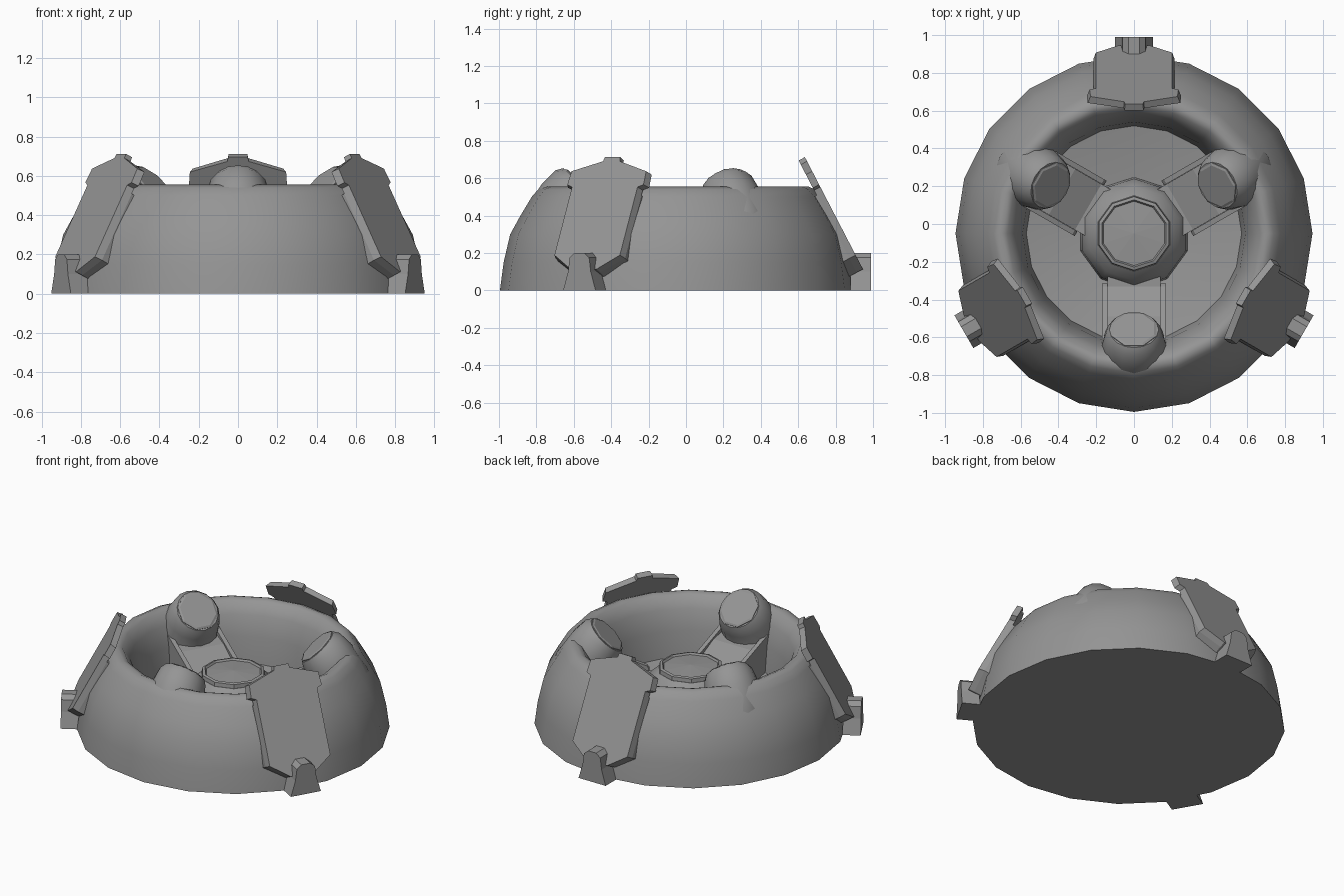
import bpy, bmesh, math
from mathutils import Vector, Matrix

cube = bpy.data.objects.get("Cube")
if cube:
    bpy.data.objects.remove(cube, do_unlink=True)

grey = bpy.data.materials.new("plain_grey")
grey.use_nodes = True
grey.diffuse_color = (0.3, 0.3, 0.3, 1)
grey.node_tree.nodes["Principled BSDF"].inputs["Base Color"].default_value = (0.3, 0.3, 0.3, 1)

CENTRE = Matrix.Translation((0, -0.05, 0))


def finish(name, bm, angle=0, smooth=None):
    """Turn a bmesh into an object; local x is the outward direction."""
    bmesh.ops.remove_doubles(bm, verts=bm.verts, dist=0.0001)
    bmesh.ops.recalc_face_normals(bm, faces=bm.faces)
    mesh = bpy.data.meshes.new(name)
    bm.to_mesh(mesh)
    bm.free()
    mesh.materials.append(grey)
    ob = bpy.data.objects.new(name, mesh)
    bpy.context.collection.objects.link(ob)
    ob.matrix_world = CENTRE @ Matrix.Rotation(math.radians(angle), 4, 'Z')
    if smooth:
        bpy.ops.object.select_all(action='DESELECT')
        ob.select_set(True)
        bpy.context.view_layer.objects.active = ob
        bpy.ops.object.shade_smooth_by_angle(angle=math.radians(smooth))


def loft(name, sections, sides, angle=0, smooth=None, phase=0):
    """Join circles given as (outward position, height, radius, inward lean)."""
    bm = bmesh.new()
    rings = []
    for x, z, r, lean in sections:
        place = Matrix.Translation((x, 0, z)) @ Matrix.Rotation(-math.radians(lean), 4, 'Y')
        turns = [math.tau * (i + phase) / sides for i in range(sides)]
        rings.append([bm.verts.new(place @ Vector((r * math.cos(t), r * math.sin(t), 0)))
                      for t in turns])
    for a, b in zip(rings, rings[1:]):
        for i in range(sides):
            j = (i + 1) % sides
            bm.faces.new((a[i], a[j], b[j], b[i]))
    bm.faces.new(rings[0])
    bm.faces.new(rings[-1])
    finish(name, bm, angle, smooth)


def lathe(name, profile, sides, angle=0, smooth=None, phase=0):
    """Revolve (radius, height) points about the vertical axis."""
    loft(name, [(0, z, r, 0) for r, z in profile], sides, angle, smooth, phase)


def prism(name, outline, origin, u, v, depth, angle, taper=1):
    """Extrude a flat outline, drawn on axes u and v, and narrow the far end."""
    bm = bmesh.new()
    o, u, v = Vector(origin), Vector(u), Vector(v)
    face = bm.faces.new([bm.verts.new(o + u * a + v * b) for a, b in outline])
    extruded = bmesh.ops.extrude_face_region(bm, geom=[face])["geom"]
    far = [g for g in extruded if isinstance(g, bmesh.types.BMVert)]
    bmesh.ops.translate(bm, vec=Vector(depth), verts=far)
    for vert in far:
        vert.co.y *= taper
    finish(name, bm, angle)


def mirrored(half):
    return half + [(-a, b) for a, b in reversed(half)]


# Ring body with closed base and shallow bowl floor
lathe("ring_body", [(0.945, 0), (0.925, 0.15), (0.89, 0.3), (0.835, 0.4), (0.775, 0.5),
                    (0.74, 0.54), (0.705, 0.555), (0.67, 0.54), (0.625, 0.47),
                    (0.59, 0.34), (0.57, 0.17), (0.2, 0.1)],
      20, angle=90, smooth=50)

# Central hub with raised rim and low cone
lathe("hub", [(0.3, 0.08), (0.29, 0.24), (0.25, 0.31), (0.2, 0.355)], 10, smooth=40, phase=0.5)
lathe("hub_cap", [(0.2, 0.34), (0.195, 0.38), (0.178, 0.385), (0.17, 0.373), (0.001, 0.385)],
      10, phase=0.5)

# Spokes, rails and bosses that flow into the ring
spoke = [(0.2, 0.1), (0.2, 0.27), (0.28, 0.27), (0.44, 0.35), (0.7, 0.4), (0.7, 0.1)]
rail = [(0.265, 0.1), (0.265, 0.28), (0.28, 0.3), (0.6, 0.42), (0.6, 0.1)]
boss = [(0.51, 0.565, 0.13, 43), (0.535, 0.545, 0.15, 40), (0.575, 0.49, 0.165, 30),
        (0.645, 0.38, 0.18, 15), (0.66, 0.2, 0.18, 0)]
cap = [(0.515, 0.56, 0.128, 43), (0.507, 0.568, 0.128, 43), (0.503, 0.572, 0.115, 43)]
for n, angle in enumerate((30, 150, 270), 1):
    prism(f"spoke_{n}", spoke, (0, -0.14, 0), (1, 0, 0), (0, 0, 1), (0, 0.28, 0), angle)
    for side, y in (("left", 0.155), ("right", -0.155)):
        prism(f"rail_{side}_{n}", rail, (0, y - 0.014, 0), (1, 0, 0), (0, 0, 1),
              (0, 0.028, 0), angle)
    loft(f"boss_{n}", boss, 16, angle, smooth=50)
    loft(f"boss_cap_{n}", cap, 8, angle, phase=0.5)

# Leaning armour plates, their thicker backing and their feet
down = Vector((0.46, 0, -0.888))
out = Vector((0.888, 0, 0.46))
top = Vector((0.652, 0, 0.695))
plate = mirrored([(0.05, 0), (0.055, 0.025), (0.245, 0.085), (0.25, 0.165),
                  (0.215, 0.18), (0.215, 0.59), (0.085, 0.675)])
backing = mirrored([(0.215, 0.21), (0.215, 0.59), (0.085, 0.675)])
foot = mirrored([(0.03, 0.2), (0.06, 0.175), (0.07, 0.1), (0.1, 0)])
for n, angle in enumerate((90, 210, 330), 1):
    prism(f"plate_{n}", plate, top, (0, 1, 0), down, out * 0.038, angle, taper=0.94)
    prism(f"plate_backing_{n}", backing, top, (0, 1, 0), down, out * -0.045, angle)
    prism(f"foot_{n}", foot, (0.93, 0, 0), (0, 1, 0), (0, 0, 1), (0.11, 0, 0), angle)
